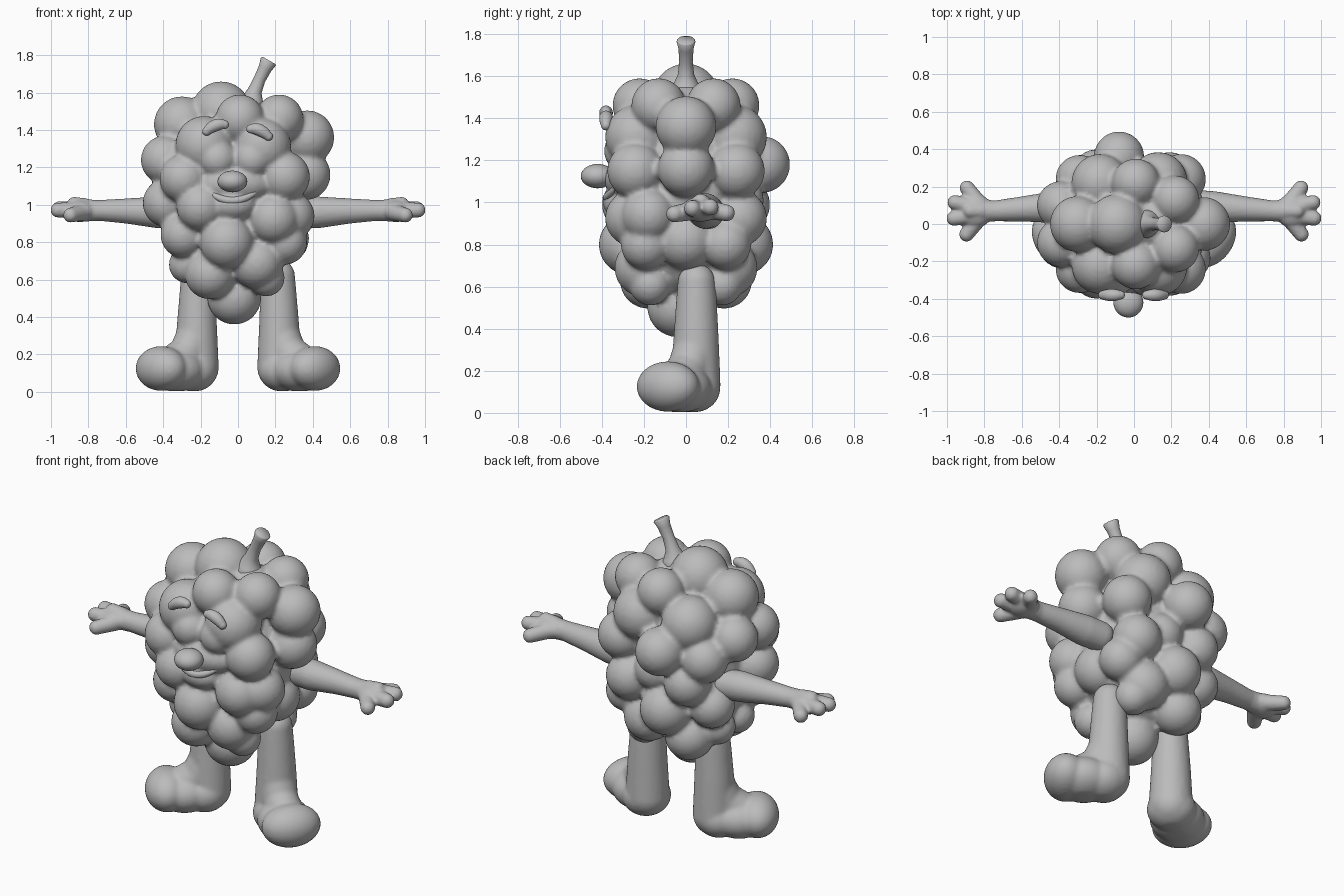
import bpy, bmesh, math
from mathutils import Vector, Matrix

cube = bpy.data.objects.get("Cube")
if cube:
    bpy.data.objects.remove(cube, do_unlink=True)

grey = bpy.data.materials.new("plain grey")
grey.use_nodes = True
COLOUR = (0.5, 0.5, 0.5, 1)
grey.diffuse_color = COLOUR
grey.node_tree.nodes["Principled BSDF"].inputs["Base Color"].default_value = COLOUR


def ball(bm, centre, size, turn=0, seg=28):
    """Sphere, or ellipsoid when size has three radii; turn is about z."""
    if not isinstance(size, tuple):
        size = (size,) * 3
    m = (Matrix.Translation(centre) @ Matrix.Rotation(turn, 4, 'Z')
         @ Matrix.Diagonal((*size, 1)))
    bmesh.ops.create_uvsphere(bm, u_segments=seg, v_segments=seg // 2, radius=1, matrix=m)


def limb(bm, path, seg=24, cap=True):
    """Tapered tube through (x, y, z, radius) stations, with round ends."""
    rings = []
    pts = [Vector(p[:3]) for p in path]
    for i, p in enumerate(path):
        d = pts[min(i + 1, len(pts) - 1)] - pts[max(i - 1, 0)]
        side = d.cross(Vector((0, 1, 0.01))).normalized()
        up = side.cross(d).normalized()
        rings.append([bm.verts.new(pts[i] + p[3] * (
            side * math.cos(a * math.tau / seg) + up * math.sin(a * math.tau / seg)))
            for a in range(seg)])
    faces = []
    for a, b in zip(rings, rings[1:]):
        for i in range(seg):
            j = (i + 1) % seg
            faces.append(bm.faces.new((a[i], a[j], b[j], b[i])))
    faces += [bm.faces.new(rings[0][::-1]), bm.faces.new(rings[-1])]
    bmesh.ops.recalc_face_normals(bm, faces=faces)
    if cap:
        for p in (path[0], path[-1]):
            ball(bm, p[:3], p[3])


def finish(name, bm, voxel=0, smooth=0):
    """Make the object, fusing its pieces into one soft skin if asked."""
    mesh = bpy.data.meshes.new(name)
    bm.to_mesh(mesh)
    bm.free()
    mesh.materials.append(grey)
    obj = bpy.data.objects.new(name, mesh)
    bpy.context.collection.objects.link(obj)
    for p in mesh.polygons:
        p.use_smooth = True
    if voxel:
        r = obj.modifiers.new("fuse", 'REMESH')
        r.mode, r.voxel_size, r.use_smooth_shade = 'VOXEL', voxel, True
    if smooth:
        s = obj.modifiers.new("soften", 'SMOOTH')
        s.iterations, s.factor = smooth, 0.5


# Berry body: a core covered in round lobes
body = bmesh.new()
ball(body, (-0.02, 0, 1.02), (0.36, 0.31, 0.5))
ball(body, (.08, 0, 1.42), .14)
paired = [  # lobes repeated on front and back
    (.22, .13, 1.46, .13), (.01, .22, 1.46, .13), (-.18, .22, 1.32, .155),
    (.13, .23, 1.31, .155), (-.29, .24, 1.14, .13), (.25, .24, 1.15, .135),
    (-.39, .1, 1.24, .13), (-.2, .27, .99, .13), (.19, .25, .925, .135),
    (-.06, .27, .8, .145), (-.29, .17, .84, .125), (.25, .19, .8, .12),
    (-.15, .18, .63, .135), (.1, .2, .69, .14), (-.27, .09, .68, .1), (.15, .17, .61, .1)]
for x, y, z, r in paired:
    for s in (-1, 1):
        ball(body, (x, s * y, z), r)
single = [
    (-.3, 0, 1.43, .15), (-.09, 0, 1.5, .16), (.37, 0, 1.36, .145),
    (.36, 0, 1.16, .135), (.24, 0, .82, .14), (-.02, -.04, .505, .145),
    (-.08, .36, 1.18, .135), (.02, .25, 1.01, .12),
    (-.38, -.11, 1.01, .13), (.28, -.18, .94, .13)]
for x, y, z, r in single:
    ball(body, (x, y, z), r)
# Face swellings: eyes, cheeks and chin
for x in (-.11, .075):
    ball(body, (x, -.285, 1.245), .105)
ball(body, (-.02, -.25, 1.11), (.21, .14, .11))
ball(body, (-.03, -.28, 1.0), (.13, .115, .09))
finish("berry_body", body, 0.014, 3)

# Nose
nose = bmesh.new()
ball(nose, (-.03, -.42, 1.125), (.08, .08, .058))
finish("nose", nose)

# Smiling lip
lip = bmesh.new()
arc = []
for i in range(13):
    t = -1 + i / 6
    arc.append((-.03 + .13 * t, -.375 + .04 * t * t, 1.022 + .05 * t * t, .022 - .01 * t * t))
limb(lip, arc, 12)
finish("smile", lip, 0.005, 3)

# Eyebrows
for name, x, z, lean in (("right_eyebrow", -.12, 1.415, .018), ("left_eyebrow", .115, 1.39, -.02)):
    brow = bmesh.new()
    arc = []
    for i in range(9):
        t = -1 + i / 4
        arc.append((x + .048 * t, -.38, z + .01 + lean * t - .014 * t * t, .033 - .009 * t * t))
    limb(brow, arc, 16)
    finish(name, brow, 0.005, 3)

# Stem, flaring at both ends
stem = bmesh.new()
limb(stem, [(.07, 0, 1.5, .1), (.075, 0, 1.56, .06), (.09, 0, 1.61, .038), (.115, 0, 1.67, .032),
            (.145, 0, 1.73, .036), (.162, 0, 1.765, .045), (.166, 0, 1.772, .04)], 20, cap=False)
finish("stem", stem)

# Arms with hands, and legs with feet turned outward
for side, s in (("left", 1), ("right", -1)):
    arm = bmesh.new()
    limb(arm, [(s * .33, .1, .955, .083), (s * .43, .09, .96, .085),
               (s * .6, .08, .967, .067), (s * .74, .07, .97, .056), (s * .82, .07, .97, .06)])
    ball(arm, (s * .845, .07, .968), (.09, .09, .06))
    # Each finger: root, tip
    fingers = [((.83, .03, .96), (.895, -.055, .945)), ((.87, .045, .97), (.963, .03, .972)),
               ((.87, .095, .975), (.958, .115, .978)), ((.83, .11, .965), (.893, .193, .95)),
               ((.82, .07, .99), (.875, .07, 1.003))]
    for a, b in fingers:
        limb(arm, [(s * a[0], *a[1:], .046), (s * b[0], *b[1:], .04)], 16)
    finish(side + "_arm", arm, 0.009, 4)

    leg = bmesh.new()
    limb(leg, [(s * .215, .05, .62, .09), (s * .215, .05, .55, .096), (s * .22, .048, .35, .108),
               (s * .222, .045, .13, .12)])
    # Instep, then a broad foot
    limb(leg, [(s * .225, .045, .32, .1), (s * .27, .01, .21, .1), (s * .36, -.05, .14, .1)])
    aim = -s * math.radians(37)
    ball(leg, (s * .24, .03, .115), (.13, .135, .115), aim)
    ball(leg, (s * .33, -.03, .115), (.16, .15, .117), aim)
    ball(leg, (s * .41, -.085, .125), (.12, .165, .12), aim)
    # Level sole
    for v in leg.verts:
        v.co.z = max(v.co.z, 0.004)
    finish(side + "_leg", leg, 0.01, 10)
